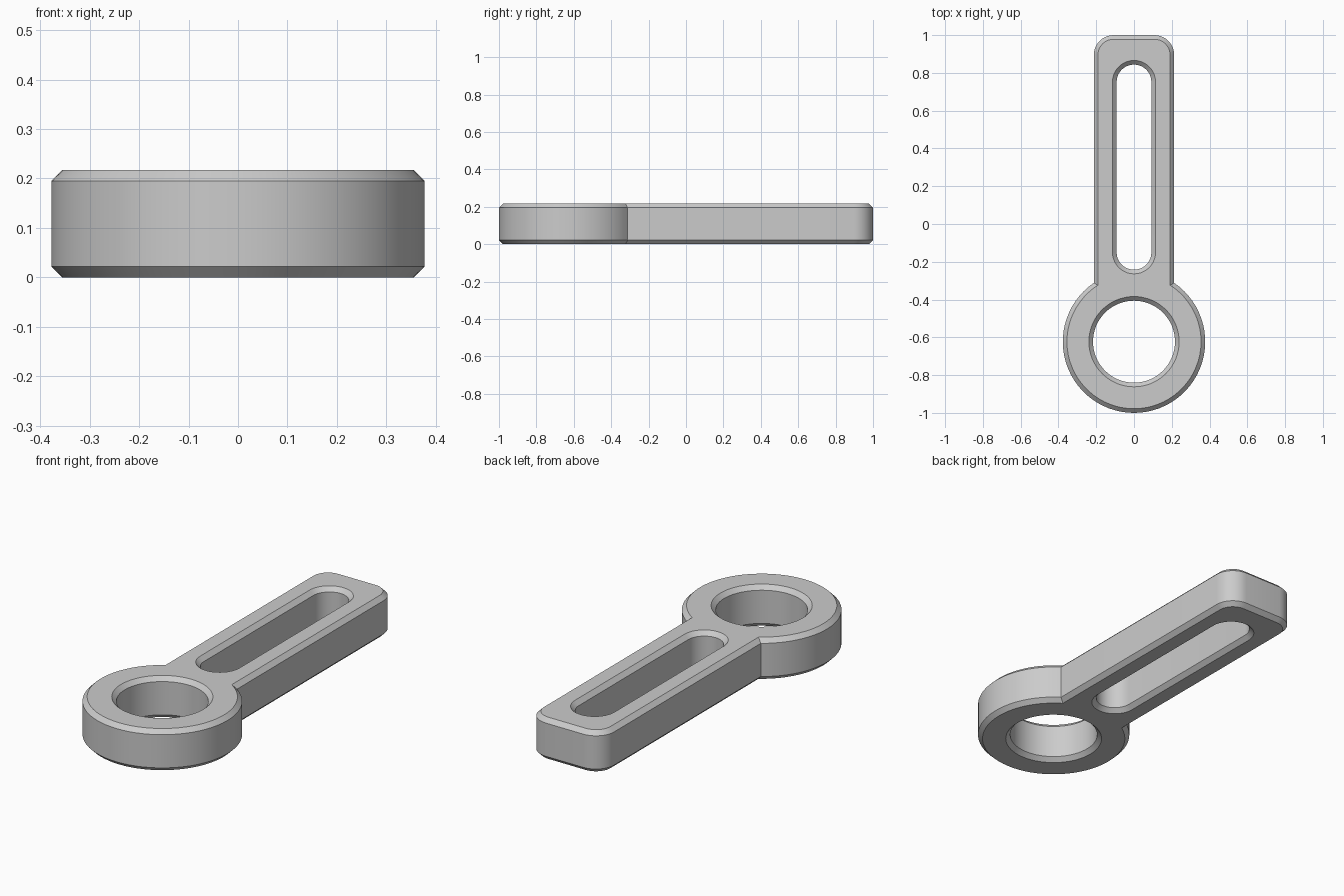
import bpy, bmesh, math
from math import sin, cos, pi

cube = bpy.data.objects.get("Cube")
if cube:
    bpy.data.objects.remove(cube, do_unlink=True)

HEIGHT, CHAMFER = 0.217, 0.022
RING_Y, RING_R, BORE_R = -0.623, 0.377, 0.217
BAR_W, BAR_END, CORNER_R = 0.213, 1.0, 0.105
SLOT_R, SLOT_LOW, SLOT_HIGH = 0.092, -0.15, 0.752


def arc(cx, cy, r, start, end, steps):
    """Points along an arc, both ends included."""
    angles = [start + (end - start) * i / steps for i in range(steps + 1)]
    return [(cx + r * cos(a), cy + r * sin(a)) for a in angles]


def outer_outline(d):
    """Round eye joined to a bar with rounded end corners, shrunk by d."""
    r, w = RING_R - d, BAR_W - d
    join = math.acos(w / r)
    cx, cy = BAR_W - CORNER_R, BAR_END - CORNER_R
    return (arc(0, RING_Y, r, pi - join, 2 * pi + join, 56)
            + arc(cx, cy, CORNER_R - d, 0, pi / 2, 10)
            + arc(-cx, cy, CORNER_R - d, pi / 2, pi, 10))


def bore_outline(d):
    """Round hole through the eye, widened by d."""
    return arc(0, RING_Y, BORE_R + d, 0, 2 * pi, 64)[:-1]


def slot_outline(d):
    """Long slot with round ends, widened by d."""
    return (arc(0, SLOT_HIGH, SLOT_R + d, 0, pi, 20)
            + arc(0, SLOT_LOW, SLOT_R + d, pi, 2 * pi, 20))


bm = bmesh.new()
levels = [(0, CHAMFER), (CHAMFER, 0), (HEIGHT - CHAMFER, 0), (HEIGHT, CHAMFER)]
rims = {0: [], len(levels) - 1: []}

# Walls and chamfers of the outside, the bore and the slot
for outline in (outer_outline, bore_outline, slot_outline):
    rings = [[bm.verts.new((x, y, z)) for x, y in outline(d)] for z, d in levels]
    n = len(rings[0])
    for low, high in zip(rings, rings[1:]):
        for i in range(n):
            j = (i + 1) % n
            bm.faces.new((low[i], low[j], high[j], high[i]))
    for level, edges in rims.items():
        ring = rings[level]
        edges += [bm.edges.get((ring[i], ring[(i + 1) % n])) for i in range(n)]

# Flat bottom and top, leaving the holes open
for level, edges in rims.items():
    bmesh.ops.triangle_fill(bm, edges=edges, use_beauty=True,
                            normal=(0, 0, 1 if level else -1))
bmesh.ops.recalc_face_normals(bm, faces=bm.faces)

mesh = bpy.data.meshes.new("slotted_eye_arm")
bm.to_mesh(mesh)
bm.free()
arm = bpy.data.objects.new("slotted_eye_arm", mesh)
bpy.context.collection.objects.link(arm)

# Plain grey metal
grey = bpy.data.materials.new("plain_grey")
grey.use_nodes = True
colour = (0.6, 0.6, 0.6, 1)
grey.diffuse_color = colour
grey.node_tree.nodes["Principled BSDF"].inputs["Base Color"].default_value = colour
mesh.materials.append(grey)

# Smooth round walls, crisp chamfer edges
bpy.ops.object.select_all(action="DESELECT")
arm.select_set(True)
bpy.context.view_layer.objects.active = arm
bpy.ops.object.shade_smooth_by_angle(angle=math.radians(30))
